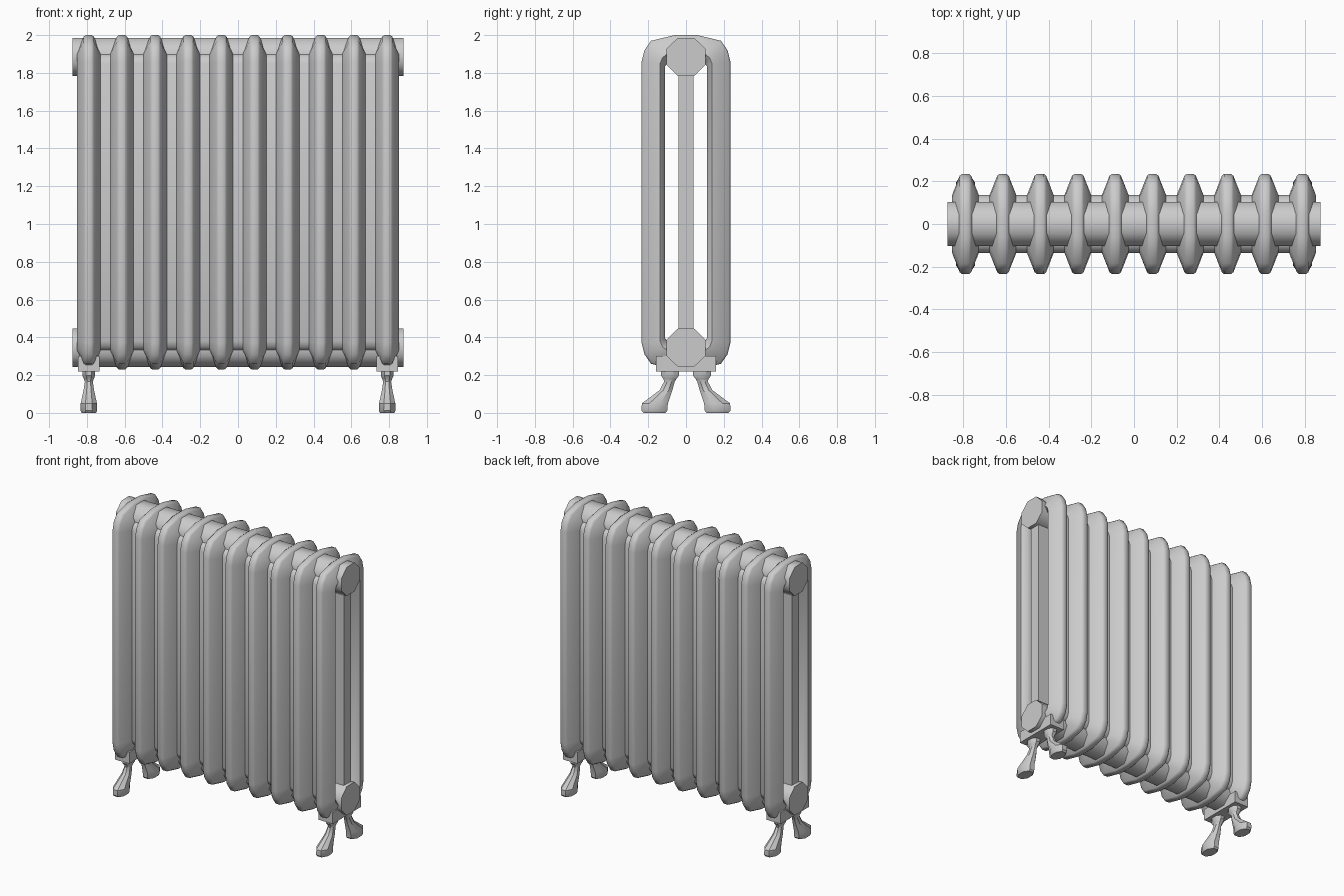
import bpy, bmesh, math

if "Cube" in bpy.data.objects:
    bpy.data.objects.remove(bpy.data.objects["Cube"], do_unlink=True)

GREY = (0.6, 0.6, 0.6, 1)
paint = bpy.data.materials.new("grey_iron")
paint.use_nodes = True
paint.diffuse_color = GREY
paint.node_tree.nodes["Principled BSDF"].inputs["Base Color"].default_value = GREY

MID_Z = 1.115
SECTIONS = 10
PITCH = 0.1755
section_x = [(i - (SECTIONS - 1) / 2) * PITCH for i in range(SECTIONS)]


def finish(bm, name, angle=50):
    bmesh.ops.recalc_face_normals(bm, faces=bm.faces)
    mesh = bpy.data.meshes.new(name)
    bm.to_mesh(mesh)
    bm.free()
    obj = bpy.data.objects.new(name, mesh)
    bpy.context.collection.objects.link(obj)
    mesh.materials.append(paint)
    bpy.ops.object.select_all(action='DESELECT')
    obj.select_set(True)
    bpy.context.view_layer.objects.active = obj
    bpy.ops.object.shade_smooth_by_angle(angle=math.radians(angle))
    return obj


def loft(bm, rings, closed=False):
    """Bridge rings of points; cap the ends or join last to first."""
    rows = [[bm.verts.new(p) for p in ring] for ring in rings]
    n = len(rows[0])
    pairs = list(zip(rows, rows[1:]))
    if closed:
        pairs.append((rows[-1], rows[0]))
    else:
        bm.faces.new(rows[0])
        bm.faces.new(rows[-1])
    for a, b in pairs:
        for i in range(n):
            j = (i + 1) % n
            bm.faces.new((a[i], a[j], b[j], b[i]))


def full_loop(quarter, x):
    """Mirror a quarter outline into a closed upright loop."""
    right = quarter + [(y, -z) for y, z in reversed(quarter)]
    left = [(-y, -z) for y, z in right]
    return [(x, y, z + MID_Z) for y, z in right + left]


def box(name, centre, size):
    bm = bmesh.new()
    bmesh.ops.create_cube(bm, size=1)
    bmesh.ops.scale(bm, vec=size, verts=bm.verts)
    bmesh.ops.translate(bm, vec=centre, verts=bm.verts)
    return finish(bm, name, 30)


# Quarter outlines of the section loop, from crest to inner opening
crest = [(.06, .885), (.185, .855), (.22, .805), (.235, .745)]
shoulder = [(.06, .877), (.178, .848), (.212, .80), (.226, .742)]
valley = [(.04, .79), (.10, .785), (.125, .765), (.137, .735)]
inner = [(.03, .755), (.085, .75), (.10, .735), (.11, .72)]

# Ridged sections with a centre column each
for i, x in enumerate(section_x):
    half = [(.016, crest), (.027, shoulder), (.062, valley), (.03, inner)]
    profile = half + [(-w, q) for w, q in reversed(half)]
    bm = bmesh.new()
    loft(bm, [full_loop(q, x + w) for w, q in profile], closed=True)
    finish(bm, f"section_{i + 1}")
    box(f"centre_column_{i + 1}", (x, 0, MID_Z), (.12, .08, 1.5))

# Web joining neighbouring sections
end = section_x[-1]
web_inner = [(y - .015, z - .015) for y, z in valley]
bm = bmesh.new()
loft(bm, [full_loop(q, x) for x, q in
          ((-end, valley), (end, valley), (end, web_inner), (-end, web_inner))], closed=True)
finish(bm, "section_web")


# Octagonal headers along the top and bottom
def octagon(ry, rz):
    r = 1 / math.cos(math.pi / 8)
    return [(ry * r * math.cos((k + .5) * math.pi / 4),
             rz * r * math.sin((k + .5) * math.pi / 4)) for k in range(8)]


for name, z in (("top_header", 1.885), ("bottom_header", .345)):
    bm = bmesh.new()
    loft(bm, [[(x, a, z + b) for a, b in octagon(.104, .101)] for x in (-.875, .875)])
    finish(bm, name)

# Foot brackets and splayed legs: height, y centre, y radius, x radius
leg = [(.225, .085, .048, .034), (.197, .085, .048, .034), (.18, .085, .034, .026),
       (.165, .088, .028, .021), (.12, .106, .034, .028), (.05, .165, .069, .043),
       (.012, .167, .068, .044), (0, .167, .058, .038)]
for side, x in (("left", end), ("right", -end)):
    box(f"{side}_foot_bracket", (x, 0, .26), (.112, .315, .08))
    for place, s in (("front", -1), ("back", 1)):
        bm = bmesh.new()
        loft(bm, [[(x + a, s * (yc + b), z) for a, b in octagon(rx, ry)]
                  for z, yc, ry, rx in leg])
        finish(bm, f"{side}_{place}_leg", 35)
